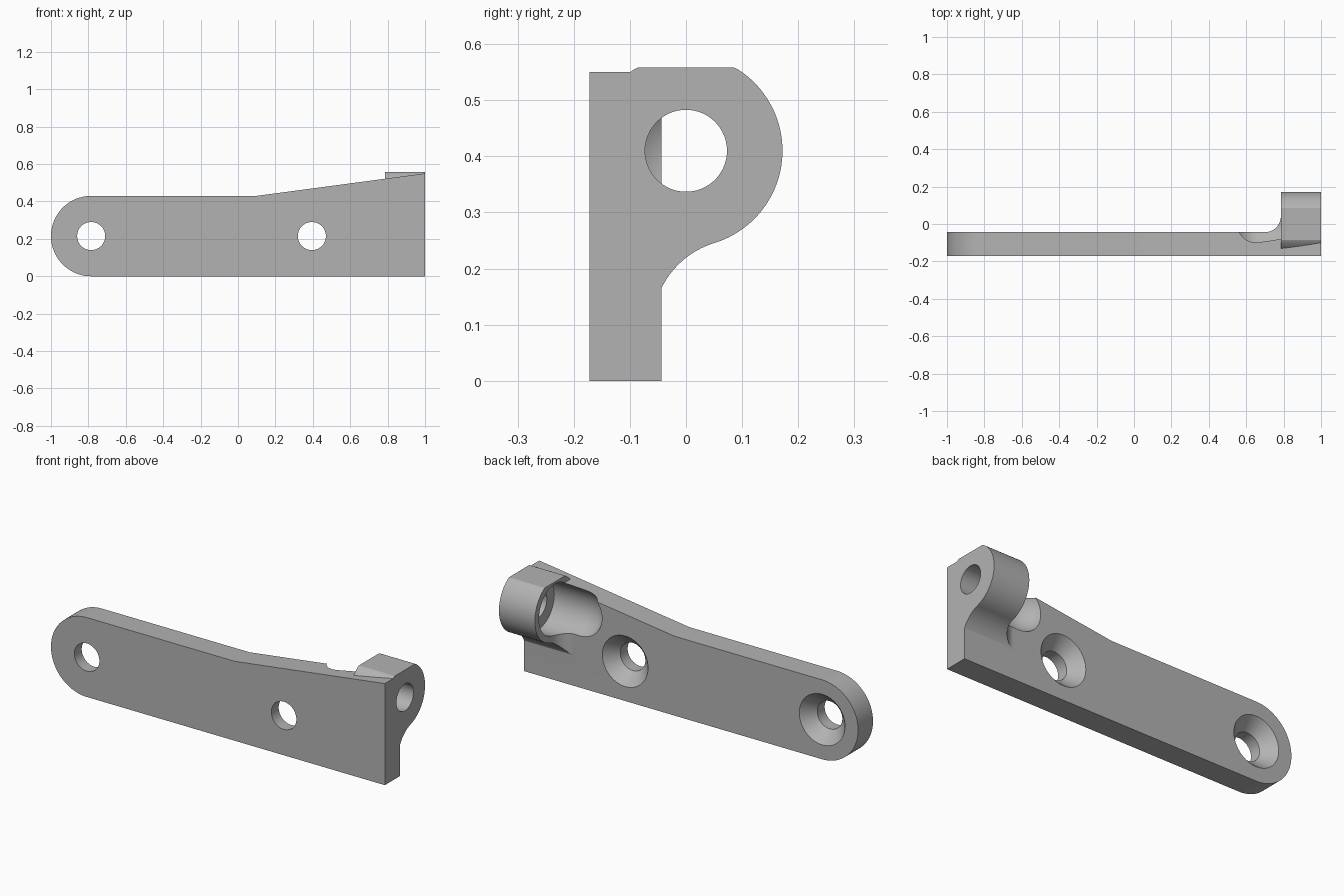
import bpy, bmesh
from math import sin, cos, pi, radians, atan2
from mathutils import Vector

cube = bpy.data.objects.get("Cube")
if cube:
    bpy.data.objects.remove(cube, do_unlink=True)

grey = bpy.data.materials.new("satin_grey")
grey.use_nodes = True
grey.diffuse_color = (0.45, 0.45, 0.45, 1)
grey.node_tree.nodes["Principled BSDF"].inputs["Base Color"].default_value = (0.45, 0.45, 0.45, 1)

PLATE_FRONT, PLATE_BACK = -0.172, -0.044
BARREL_X, AXIS_Z = 0.785, 0.41
BARREL_R, POCKET_R, BORE_R = 0.172, 0.137, 0.073
HOLE_Z = 0.215


def arc(cx, cy, r, start, end, n):
    """Points on an arc, angles in degrees."""
    angles = [radians(start + (end - start) * i / n) for i in range(n + 1)]
    return [(cx + r * cos(a), cy + r * sin(a)) for a in angles]


def finish(name, bm):
    bmesh.ops.recalc_face_normals(bm, faces=bm.faces)
    mesh = bpy.data.meshes.new(name)
    bm.to_mesh(mesh)
    bm.free()
    mesh.materials.append(grey)
    obj = bpy.data.objects.new(name, mesh)
    bpy.context.collection.objects.link(obj)
    return obj


def prism(name, outline, axis, low, high):
    """Extrude a flat outline along the axis with index 0, 1 or 2."""
    def place(p):
        q = list(p)
        q.insert(axis, low)
        return q
    bm = bmesh.new()
    face = bm.faces.new([bm.verts.new(place(p)) for p in outline])
    out = bmesh.ops.extrude_face_region(bm, geom=[face])
    shift = Vector((0, 0, 0))
    shift[axis] = high - low
    bmesh.ops.translate(bm, vec=shift, verts=[v for v in out["geom"] if isinstance(v, bmesh.types.BMVert)])
    return finish(name, bm)


def lathe(name, profile, axis, centre):
    """Revolve (distance, radius) points around the x or y axis through centre."""
    direction = Vector((1, 0, 0)) if axis == 0 else Vector((0, 1, 0))
    bm = bmesh.new()
    verts = [bm.verts.new(Vector(centre) + direction * d + Vector((0, 0, r))) for d, r in profile]
    edges = [bm.edges.new(pair) for pair in zip(verts, verts[1:])]
    bmesh.ops.spin(bm, geom=verts + edges, cent=centre, axis=direction, angle=2 * pi, steps=64)
    bmesh.ops.remove_doubles(bm, verts=bm.verts, dist=0.0001)
    return finish(name, bm)


def combine(target, other, operation):
    mod = target.modifiers.new(operation, "BOOLEAN")
    mod.operation, mod.object, mod.solver = operation, other, "EXACT"
    bpy.context.view_layer.objects.active = target
    bpy.ops.object.modifier_apply(modifier=mod.name)
    bpy.data.objects.remove(other, do_unlink=True)


# Plate: rounded at one end, rising towards the barrel
outline = arc(-0.785, HOLE_Z, 0.215, 90, 270, 40) + [(1, 0), (1, 0.55), (0.1, 0.43)]
bracket = prism("hinge_bracket", outline, 1, PLATE_FRONT, PLATE_BACK)

# Barrel cross-section: concave neck flowing into a round with a flat top
neck_r = 0.155
join = radians(-73)
neck_y = (BARREL_R + neck_r) * cos(join)
neck_z = AXIS_Z + (BARREL_R + neck_r) * sin(join)
foot = 180 - 23
neck = [(PLATE_BACK, 0.15)] + arc(neck_y, neck_z, neck_r, foot, 107, 16)[1:]
under = neck + arc(0, AXIS_Z, BARREL_R, -73, 0, 24)[1:]
over = [(y, min(z, 0.558)) for y, z in arc(0, AXIS_Z, BARREL_R, 0, 150, 50)[1:]]
barrel = prism("barrel", under + over + [(-0.13, 0.4), (-0.13, 0.15)], 0, BARREL_X, 1)
combine(bracket, barrel, "UNION")

# Gusset: rounded corner between the plate and the barrel's inner end
fillet = 0.085
corner = arc(BARREL_X - fillet, PLATE_BACK + fillet, fillet, -90, 0, 16)
corner += [(0.8, PLATE_BACK + fillet), (0.8, -0.1), (BARREL_X - fillet, -0.1)]
gusset = prism("gusset", corner, 2, 0.1, AXIS_Z)
section = prism("gusset_section", under + [(BARREL_R, 0.5), (-0.13, 0.5), (-0.13, 0.15)], 0, 0.6, 0.9)
combine(gusset, section, "INTERSECT")
combine(bracket, gusset, "UNION")

# Round-ended pocket running from the plate into the barrel
ball_x = 0.664
profile = arc(ball_x, 0, POCKET_R, 180, 90, 20) + [(0.885, POCKET_R), (0.885, 0)]
combine(bracket, lathe("pocket", profile, 0, (0, 0, AXIS_Z)), "DIFFERENCE")

# Pin bore through the barrel
bore = [(0.8, 0), (0.8, BORE_R), (1.1, BORE_R), (1.1, 0)]
combine(bracket, lathe("bore", bore, 0, (0, 0, AXIS_Z)), "DIFFERENCE")

# Countersunk screw holes, opening at the back
screw = [(-0.3, 0), (-0.3, 0.075), (PLATE_BACK - 0.065, 0.075),
         (PLATE_BACK, 0.137), (PLATE_BACK + 0.02, 0.156), (PLATE_BACK + 0.02, 0)]
for x in (-0.785, 0.395):
    combine(bracket, lathe("screw_hole", screw, 1, (x, 0, HOLE_Z)), "DIFFERENCE")

bpy.ops.object.select_all(action="DESELECT")
bracket.select_set(True)
bpy.context.view_layer.objects.active = bracket
bpy.ops.object.shade_smooth_by_angle(angle=radians(25))
